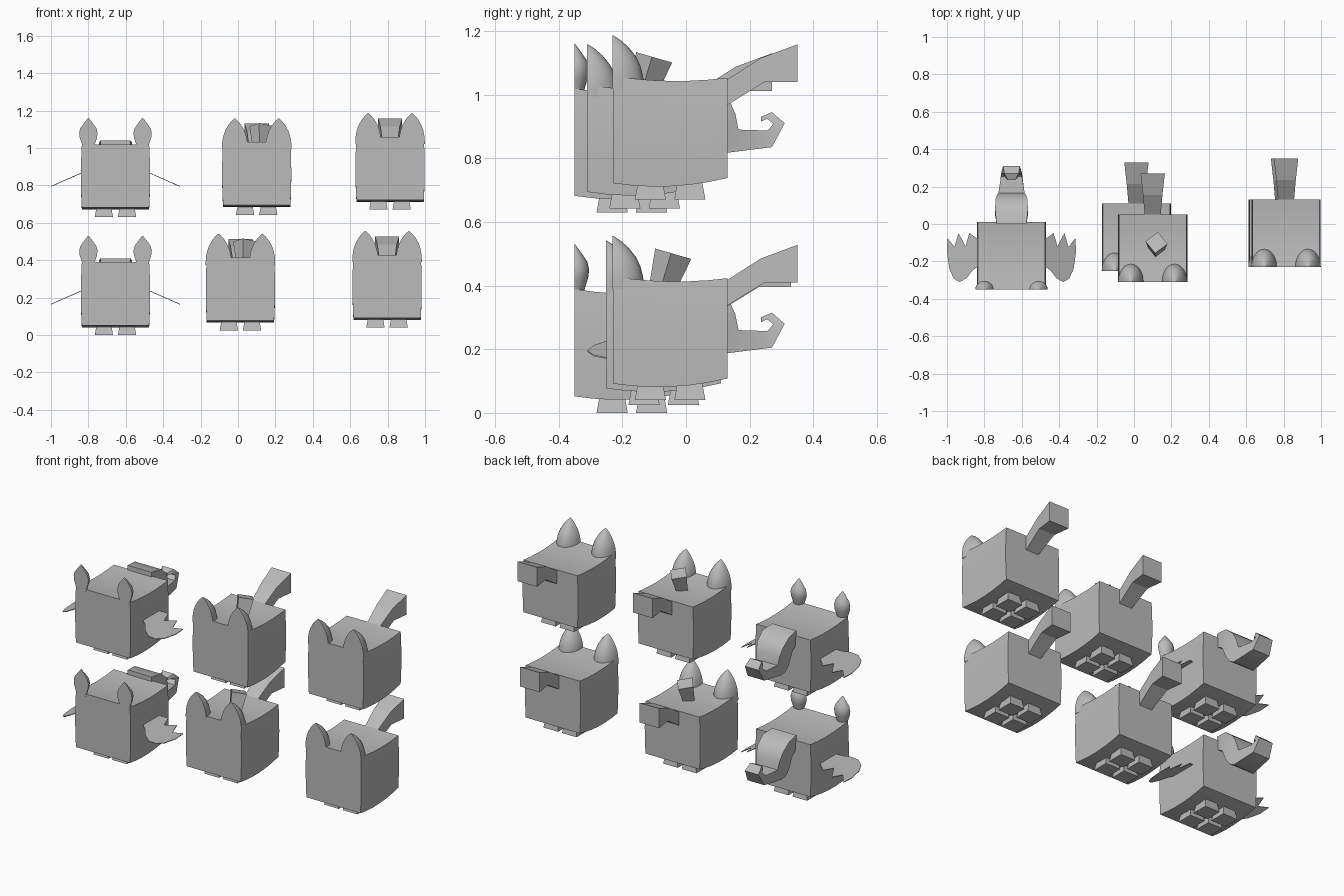
import bpy, bmesh, math
from mathutils import Matrix, Vector

cube = bpy.data.objects.get("Cube")
if cube:
    bpy.data.objects.remove(cube, do_unlink=True)

grey = bpy.data.materials.new("plain_grey")
grey.use_nodes = True
grey.diffuse_color = (0.5, 0.5, 0.5, 1)
grey.node_tree.nodes["Principled BSDF"].inputs["Base Color"].default_value = (0.5, 0.5, 0.5, 1)


def finish(bm, name, spot, smooth=None):
    bmesh.ops.recalc_face_normals(bm, faces=bm.faces)
    mesh = bpy.data.meshes.new(name)
    bm.to_mesh(mesh)
    bm.free()
    mesh.materials.append(grey)
    ob = bpy.data.objects.new(name, mesh)
    ob.location = spot
    bpy.context.collection.objects.link(ob)
    if smooth:
        bpy.ops.object.select_all(action='DESELECT')
        ob.select_set(True)
        bpy.context.view_layer.objects.active = ob
        bpy.ops.object.shade_smooth_by_angle(angle=math.radians(smooth))
    return ob


def loft(rings):
    """Skin closed rings of points and cap both ends."""
    bm = bmesh.new()
    rows = [[bm.verts.new(p) for p in ring] for ring in rings]
    n = len(rows[0])
    for a, b in zip(rows, rows[1:]):
        for i in range(n):
            j = (i + 1) % n
            bm.faces.new((a[i], a[j], b[j], b[i]))
    bm.faces.new(rows[0])
    bm.faces.new(rows[-1])
    return bm


def ribbon(sections):
    """Box strip from (top y, top z, bottom y, bottom z, half width)."""
    return loft([[(-w, ty, tz), (w, ty, tz), (w, by, bz), (-w, by, bz)]
                 for ty, tz, by, bz, w in sections])


def body(name, spot):
    # cube with bulging sides, a sagging top and a rounded belly
    bm = bmesh.new()
    bmesh.ops.create_cube(bm, size=2)
    bmesh.ops.subdivide_edges(bm, edges=bm.edges, cuts=5, use_grid_fill=True)
    for v in bm.verts:
        x, y, z = v.co
        top = 0.373 + 0.013 * y * y - 0.003 * y
        low = 0.042 + 0.018 * y * y + 0.008 * y
        t = (z + 1) / 2
        v.co = (x * (0.18 + 0.005 * (1 - z * z)), y * 0.18, low + (top - low) * t)
    finish(bm, name, spot, 30)


def feet(name, spot):
    # four blocks, flared towards the ground
    for sx in (-1, 1):
        for sy in (-1, 1):
            rings = [[(sx * 0.062 + a * w, sy * 0.062 + b * w, z)
                      for a, b in ((-1, -1), (1, -1), (1, 1), (-1, 1))]
                     for z, w in ((0, 0.049), (0.06, 0.038))]
            side = "left" if sx > 0 else "right"
            end = "front" if sy < 0 else "back"
            finish(loft(rings), f"{name}_{end}_{side}", spot)


def ears(name, spot, offset, profile, depth):
    # half-turned solids with a flat front
    n = 12
    for side, s in (("left", 1), ("right", -1)):
        rings = [[(s * offset + r * math.cos(math.pi * i / n),
                   -0.181 + depth * r * math.sin(math.pi * i / n), z)
                  for i in range(n + 1)] for z, r in profile]
        finish(loft(rings), f"{name}_{side}", spot, 40)


def wings(name, spot):
    # thin feathered sheets sloping outwards
    outline = [(.17, .08), (.182, .09), (.225, .122), (.246, .05), (.283, .122),
               (.305, .047), (.342, .095), (.345, .02), (.332, -.07), (.31, -.12),
               (.278, -.14), (.24, -.12), (.21, -.08), (.17, -.05)]
    for side, s in (("left", 1), ("right", -1)):
        rings = [[(s * x, y, 0.237 - 0.44 * (x - 0.18) + h) for x, y in outline]
                 for h in (-0.002, 0.002)]
        finish(loft(rings), f"{name}_{side}", spot)


def top_block(name, spot):
    # small flared block, turned and leaning back
    turn = Matrix.Rotation(math.radians(38), 3, 'Z')
    tilt = Matrix.Rotation(math.radians(-16), 3, 'X')
    rings = []
    for centre, w in (((0.02, -0.005, 0.365), 0.03), ((0.02, 0.03, 0.475), 0.042)):
        rings.append([Vector(centre) + tilt @ turn @ Vector((a * w, b * w, 0))
                      for a, b in ((-1, -1), (1, -1), (1, 1), (-1, 1))])
    finish(loft(rings), name, spot)


ROUND_EAR = [(.35, .069), (.385, .068), (.42, .062), (.45, .052),
             (.48, .035), (.5, .019), (.516, .002)]
LEAF_EAR = [(.365, .028), (.395, .036), (.425, .046), (.45, .049),
            (.475, .043), (.505, .022), (.53, .002)]
BENT_TAIL = [(.16, .365, .16, .285, .041), (.285, .445, .298, .37, .052),
             (.4, .488, .4, .37, .065)]
HOOK_TAIL = [(.17, .41, .17, .33, .08), (.25, .4, .22, .3, .088),
             (.305, .355, .25, .23, .085), (.325, .31, .27, .2, .078),
             (.335, .26, .295, .187, .07), (.425, .257, .44, .205, .056),
             (.445, .278, .48, .28, .045), (.425, .294, .44, .315, .038),
             (.405, .285, .405, .3, .02)]

# kind of animal and its place
animals = [
    ("winged", (-0.655, -0.17, 0)), ("winged", (-0.655, -0.17, 0.63)),
    ("blocked", (0.013, -0.07, 0.025)), ("blocked", (0.1, -0.13, 0.642)),
    ("plain", (0.797, -0.05, 0.04)), ("plain", (0.813, -0.05, 0.67)),
]
for k, (kind, spot) in enumerate(animals, 1):
    tag = f"{kind}_animal_{k}"
    body(f"{tag}_body", spot)
    feet(f"{tag}_foot", spot)
    if kind == "winged":
        ears(f"{tag}_ear", spot, 0.145, LEAF_EAR, 0.95)
        wings(f"{tag}_wing", spot)
        finish(ribbon(HOOK_TAIL), f"{tag}_tail", spot, 35)
    else:
        ears(f"{tag}_ear", spot, 0.117, ROUND_EAR, 1.42)
        finish(ribbon(BENT_TAIL), f"{tag}_tail", spot)
    if kind == "blocked":
        top_block(f"{tag}_top_block", spot)
